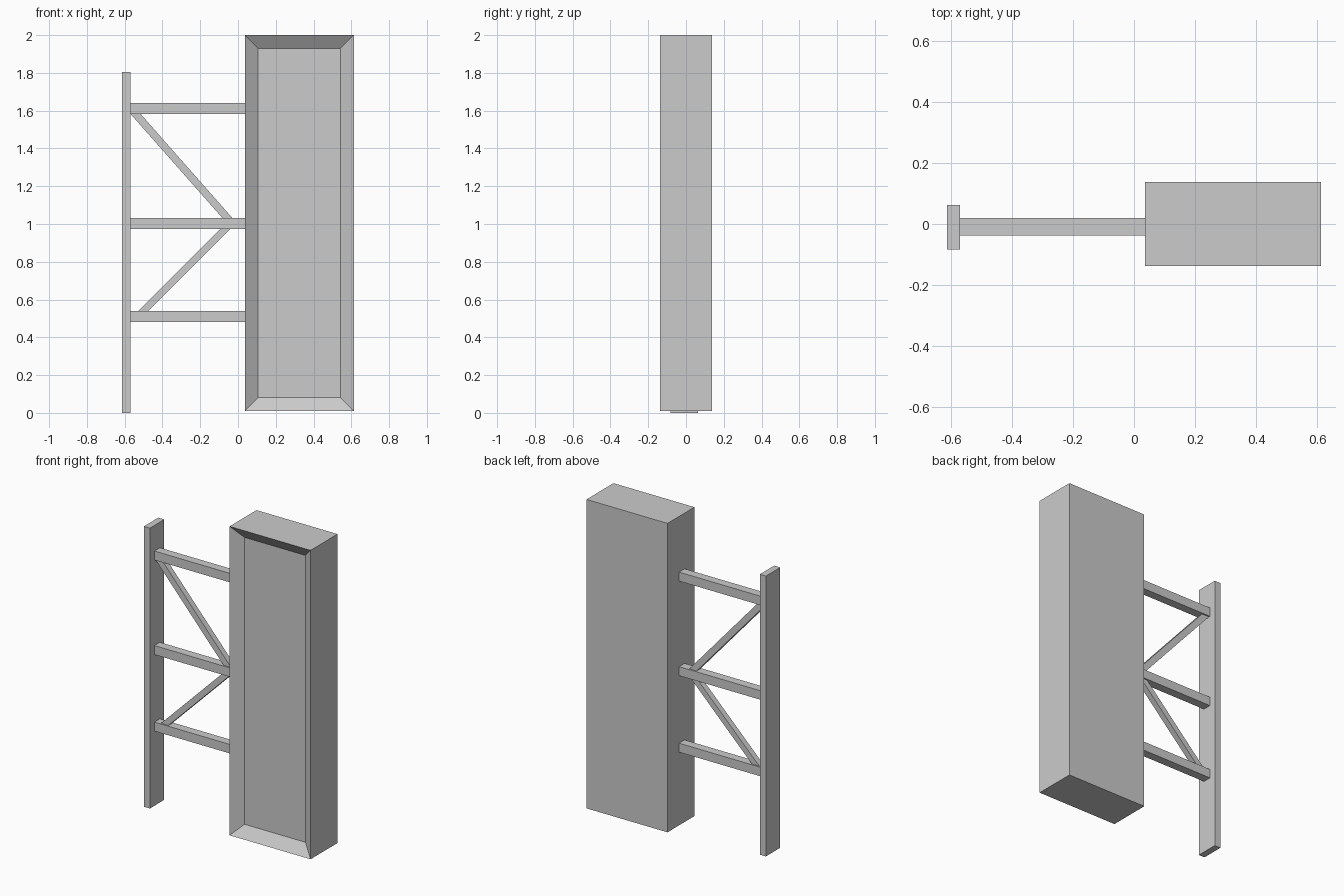
import bpy, bmesh

if "Cube" in bpy.data.objects:
    bpy.data.objects.remove(bpy.data.objects["Cube"])


def prism(name, profile, y0, y1):
    """Extrude an x-z outline from y0 (front) to y1 (back)."""
    bm = bmesh.new()
    front = [bm.verts.new((x, y0, z)) for x, z in profile]
    back = [bm.verts.new((x, y1, z)) for x, z in profile]
    face = bm.faces.new(front)
    bm.faces.new(back[::-1])
    n = len(profile)
    for i in range(n):
        j = (i + 1) % n
        bm.faces.new((front[j], front[i], back[i], back[j]))
    bmesh.ops.recalc_face_normals(bm, faces=bm.faces[:])
    if name == "sign_box":
        # recessed front panel
        bmesh.ops.inset_region(bm, faces=[face], thickness=0.071, use_even_offset=True)
        bmesh.ops.translate(bm, verts=face.verts[:], vec=(0, 0.05, 0))
    mesh = bpy.data.meshes.new(name)
    bm.to_mesh(mesh)
    bm.free()
    obj = bpy.data.objects.new(name, mesh)
    bpy.context.collection.objects.link(obj)
    return obj


def box(name, x0, x1, y0, y1, z0, z1):
    return prism(name, [(x0, z0), (x1, z0), (x1, z1), (x0, z1)], y0, y1)


# Main cabinet and wall plate
box("sign_box", 0.036, 0.613, -0.137, 0.137, 0.01, 2.0)
box("mounting_plate", -0.613, -0.57, -0.083, 0.063, 0.0, 1.806)

# Horizontal arms
for label, z in (("lower", 0.51), ("middle", 1.003), ("upper", 1.612)):
    box(label + "_arm", -0.57, 0.036, -0.037, 0.019, z - 0.029, z + 0.029)

# Diagonal braces, cut flat where they meet the arms
for label, xa, za, xb, zb in (("lower", -0.53, 0.538, -0.093, 0.975),
                              ("upper", -0.082, 1.031, -0.57, 1.584)):
    w = 0.053
    prism(label + "_brace", [(xa, za), (xa + w, za), (xb + w, zb), (xb, zb)], -0.028, 0.01)
